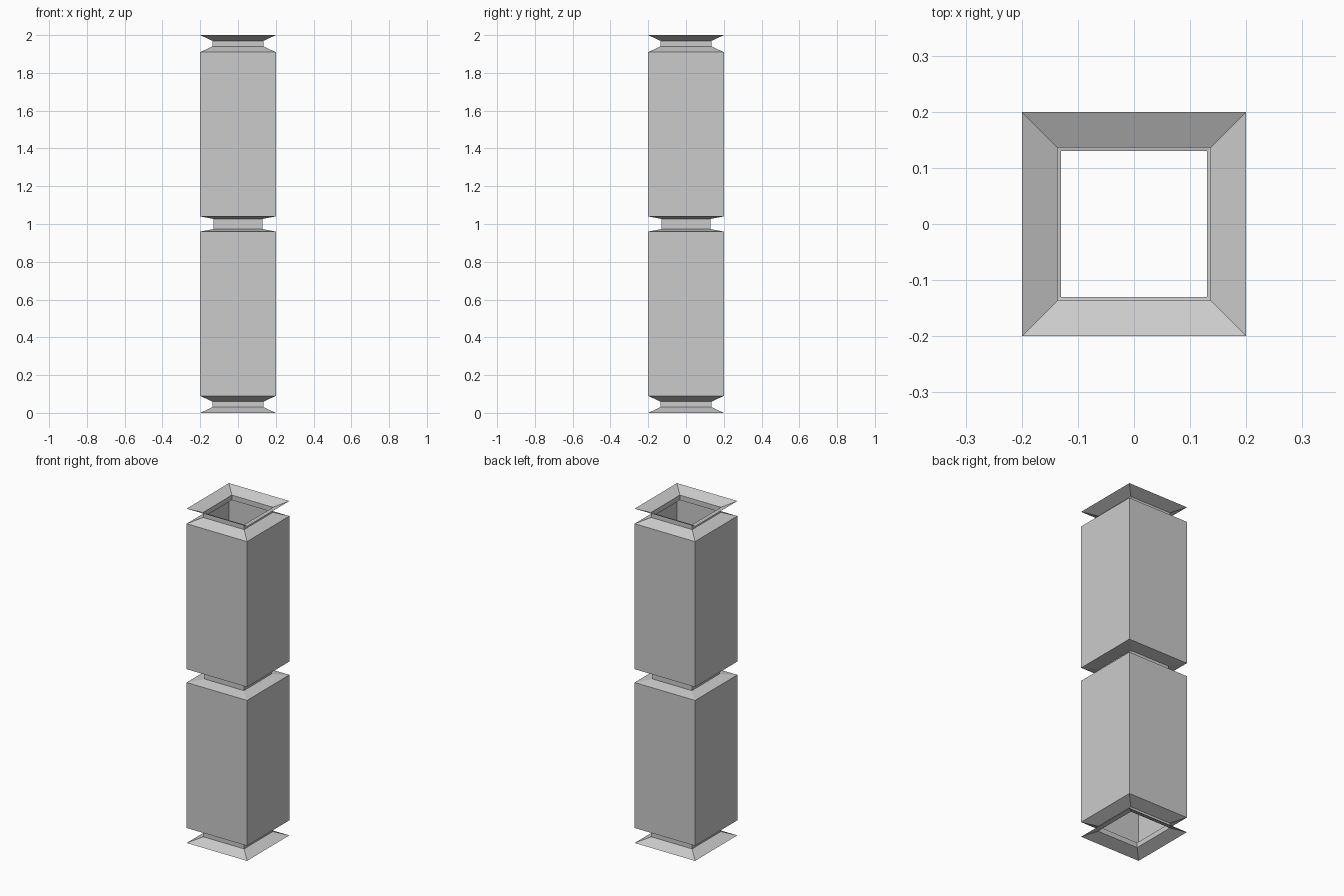
import bpy, bmesh

if "Cube" in bpy.data.objects:
    bpy.data.objects.remove(bpy.data.objects["Cube"])

# Half-width and height along the column, bottom to top (open, single-skin shell)
lower = [
    (0.20, 0.00), (0.136, 0.03), (0.136, 0.06),   # end flange and neck
    (0.20, 0.09), (0.20, 0.96), (0.13, 0.973),    # block and middle neck
]
profile = lower + [(w, 2.0 - z) for w, z in reversed(lower)]


def square_ring(bm, w, z):
    return [bm.verts.new((x * w, y * w, z))
            for x, y in ((-1, -1), (1, -1), (1, 1), (-1, 1))]


# Square column: bridge successive square rings
bm = bmesh.new()
rings = [square_ring(bm, w, z) for w, z in profile]
for a, b in zip(rings, rings[1:]):
    for i in range(4):
        j = (i + 1) % 4
        bm.faces.new((a[i], a[j], b[j], b[i]))

mesh = bpy.data.meshes.new("square_column")
bm.to_mesh(mesh)
bm.free()
column = bpy.data.objects.new("square_column", mesh)
bpy.context.collection.objects.link(column)
